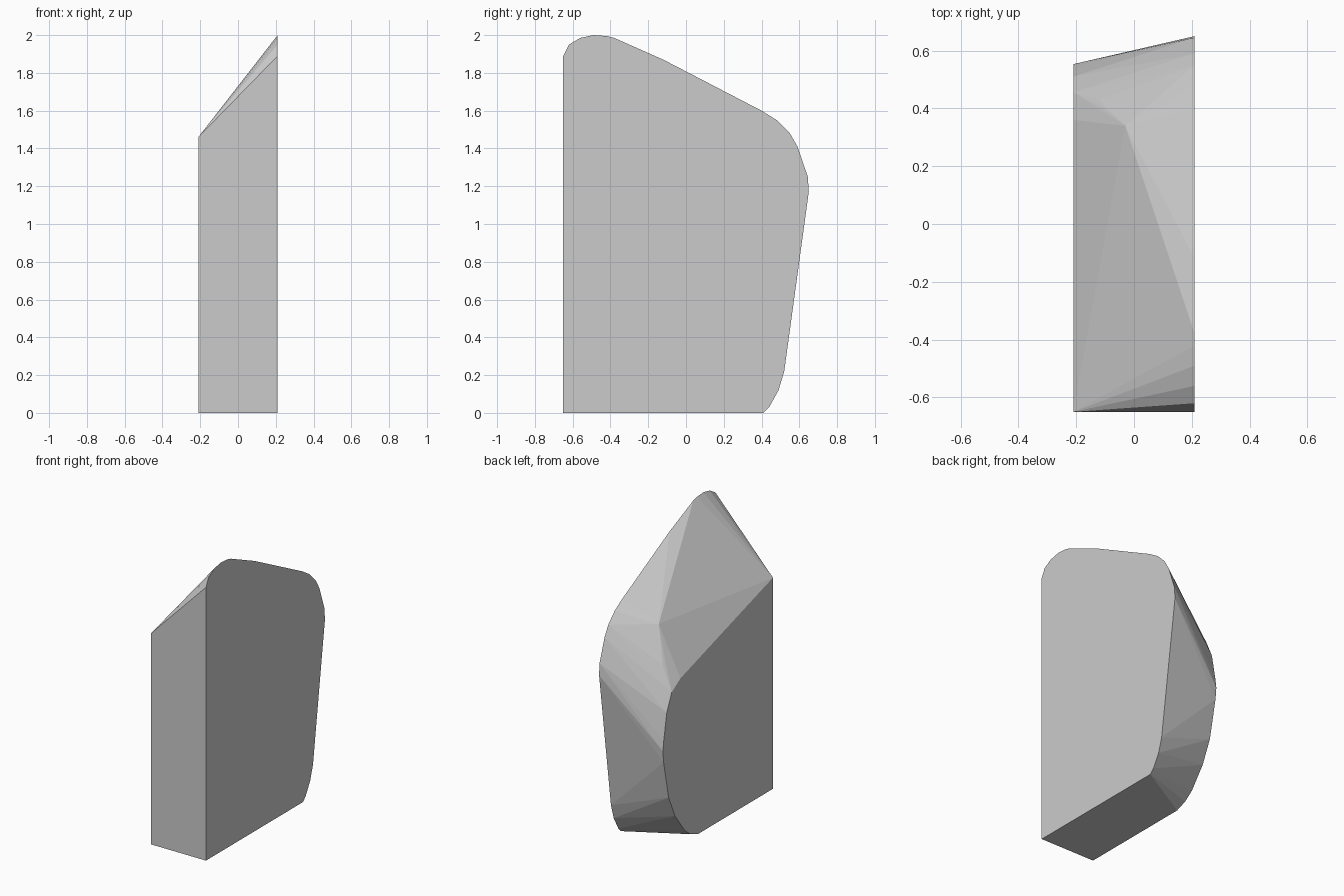
import bpy, bmesh

if "Cube" in bpy.data.objects:
    bpy.data.objects.remove(bpy.data.objects["Cube"])

# Tall outer side profile (y, z) at x = +0.21
outer = [(-0.65, 0), (0.41, 0), (0.44, 0.03), (0.49, 0.12), (0.52, 0.22),
         (0.65, 1.17), (0.645, 1.25), (0.59, 1.41), (0.55, 1.48), (0.48, 1.55),
         (0.40, 1.60), (-0.12, 1.87), (-0.38, 1.985), (-0.42, 1.995),
         (-0.49, 2.0), (-0.56, 1.985), (-0.62, 1.95), (-0.65, 1.89)]

# Smaller inner side profile (y, z) at x = -0.21
inner = [(-0.65, 0), (0.17, 0), (0.25, 0.03), (0.315, 0.08), (0.42, 0.22),
         (0.49, 0.375), (0.545, 0.64), (0.553, 0.72), (0.543, 0.79),
         (0.51, 0.97), (0.456, 1.09), (0.36, 1.15), (-0.65, 1.46)]

# Worn ridge bulging between the two profiles
ridge = [(-0.12, 0.43, 1.25), (-0.10, 0.40, 1.31), (-0.03, 0.34, 1.47)]

# Faceted stone: convex skin around both profiles and the ridge
bm = bmesh.new()
points = [(0.21, y, z) for y, z in outer] + [(-0.21, y, z) for y, z in inner] + ridge
for p in points:
    bm.verts.new(p)
hull = bmesh.ops.convex_hull(bm, input=bm.verts)
loose = {v for v in hull["geom_interior"] + hull["geom_unused"]
         if isinstance(v, bmesh.types.BMVert)}
bmesh.ops.delete(bm, geom=list(loose), context='VERTS')
bmesh.ops.dissolve_limit(bm, angle_limit=0.01, verts=bm.verts, edges=bm.edges)
bmesh.ops.recalc_face_normals(bm, faces=bm.faces)

mesh = bpy.data.meshes.new("stone_slab")
bm.to_mesh(mesh)
bm.free()
bpy.context.collection.objects.link(bpy.data.objects.new("stone_slab", mesh))
